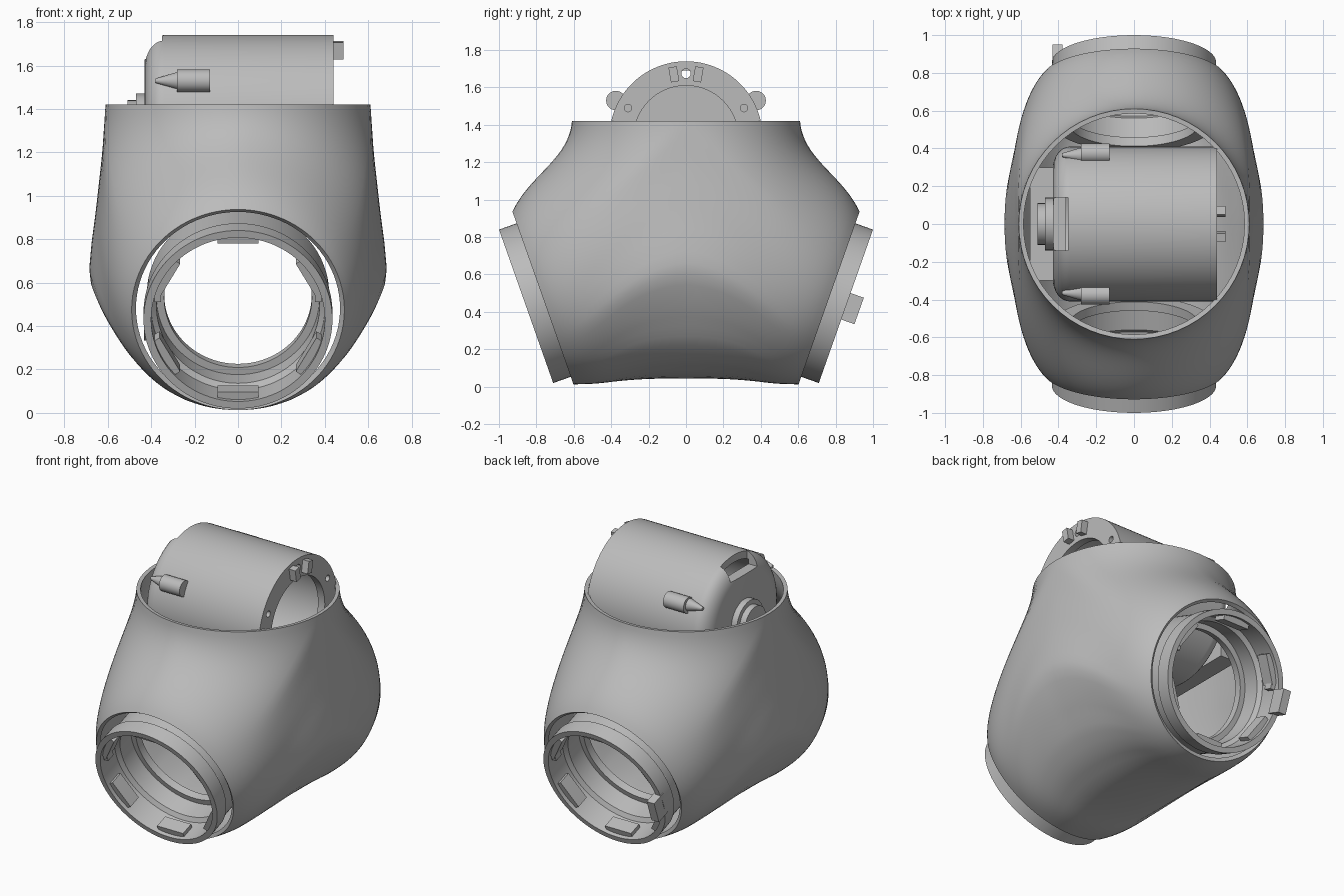
import bpy, bmesh, math
from math import sin, cos, pi, radians
from mathutils import Matrix, Vector

old = bpy.data.objects.get("Cube")
if old:
    bpy.data.objects.remove(old, do_unlink=True)

grey = bpy.data.materials.new("plain grey")
grey.use_nodes = True
grey.diffuse_color = (0.5, 0.5, 0.5, 1)
grey.node_tree.nodes["Principled BSDF"].inputs["Base Color"].default_value = (0.5, 0.5, 0.5, 1)

parts = []


def finish(name, bm, matrix=Matrix(), part=True):
    bm.transform(matrix)
    mesh = bpy.data.meshes.new(name)
    bm.to_mesh(mesh)
    bm.free()
    mesh.materials.append(grey)
    obj = bpy.data.objects.new(name, mesh)
    bpy.context.scene.collection.objects.link(obj)
    if part:
        parts.append(obj)
    else:
        obj.hide_render = True
    return obj


def box(name, size, matrix, part=True):
    bm = bmesh.new()
    bmesh.ops.create_cube(bm, size=1, matrix=Matrix.Diagonal((*size, 1)))
    return finish(name, bm, matrix, part)


def lathe(name, profile, matrix, part=True, n=64):
    """Turn a (radius, height) outline about local z."""
    bm = bmesh.new()
    rings = [[bm.verts.new((r * cos(2 * pi * k / n), r * sin(2 * pi * k / n), h))
              for k in range(n)] for r, h in profile]
    pairs = list(zip(rings, rings[1:]))
    if profile[0][0] > 0:
        pairs.append((rings[-1], rings[0]))
    for a, b in pairs:
        for k in range(n):
            m = (k + 1) % n
            bm.faces.new((a[k], a[m], b[m], b[k]))
    bmesh.ops.remove_doubles(bm, verts=bm.verts, dist=1e-5)
    bmesh.ops.recalc_face_normals(bm, faces=bm.faces)
    return finish(name, bm, matrix, part)


def rod(name, r0, r1, x0, x1, y, z, part=True):
    """Round bar or cone along x."""
    m = Matrix.Translation((0, y, z)) @ Matrix.Rotation(pi / 2, 4, 'Y')
    return lathe(name, [(0, x0), (r0, x0), (r1, x1), (0, x1)], m, part, 32)


# Shell: quarter patch swept from the middle arc and neck rim to the side opening
ARC = [(0, .045), (.1, .05), (.2, .068), (.36, .14), (.48, .24), (.59, .41),
       (.65, .53), (.688, .63), (.675, .78), (.655, .93), (.625, 1.2), (.61, 1.42)]
NECK, TILT, N_ARC, N_RIM, N_SPAN = .61, math.atan2(.333, .943), 28, 16, 20
out = Vector((0, cos(TILT), -sin(TILT)))
up = Vector((0, sin(TILT), cos(TILT)))


def along(points, f):
    pts = [Vector((x, 0, z)) for x, z in points]
    lens = [(b - a).length for a, b in zip(pts, pts[1:])]
    d = f * sum(lens)
    for a, b, l in zip(pts, pts[1:], lens):
        if d <= l:
            return a.lerp(b, d / l)
        d -= l
    return pts[-1]


def shell_line(i):
    if i <= N_ARC:
        f = i / N_ARC
        g = f ** 4
        p0 = along(ARC, f)
        d0, l0 = Vector((.07 * g, 1, -g)), .4 - .05 * f
    else:
        f = (i - N_ARC) / N_RIM
        c, s = cos(f * pi / 2), sin(f * pi / 2)
        k = (1 - f) ** 2
        p0 = Vector((NECK * c, NECK * s, 1.42))
        d0, l0 = Vector((.07 * c - k * s, .07 * s + k * c, -1)), .35 - .15 * f
    phi = pi * i / (N_ARC + N_RIM)
    radial = Vector((sin(phi), 0, 0)) - up * cos(phi)
    p3 = Vector((0, .765, .475)) + radial * .49
    flare = .35 + .65 * sin(phi / 2)
    p1 = p0 + d0.normalized() * l0
    p2 = p3 + (radial * flare - out).normalized() * .22
    line = []
    for j in range(N_SPAN + 1):
        t = j / N_SPAN
        q = 1 - t
        line.append(p0 * q**3 + p1 * 3*q*q*t + p2 * 3*q*t*t + p3 * t**3)
    if i in (0, N_ARC + N_RIM):
        for p in line:
            p.x = 0
    return line


bm = bmesh.new()
grid = [[bm.verts.new(p) for p in shell_line(i)] for i in range(N_ARC + N_RIM + 1)]
for a, b in zip(grid, grid[1:]):
    for j in range(N_SPAN):
        bm.faces.new((a[j], a[j + 1], b[j + 1], b[j]))
bm.normal_update()
if sum(f.normal.x * f.calc_area() for f in bm.faces) < 0:
    bmesh.ops.reverse_faces(bm, faces=bm.faces)
shell = finish("shell", bm)
mirror = shell.modifiers.new("mirror", 'MIRROR')
mirror.use_axis = (True, True, False)
solid = shell.modifiers.new("wall", 'SOLIDIFY')
solid.thickness = .025
solid.offset = -1

# Coupling rings, with locking lugs inside
RING = [(.435, 0), (.40, 0), (.40, -.16), (.375, -.18), (.375, -.3),
        (.34, -.3), (.34, -.35), (.42, -.35), (.42, -.1), (.435, -.1)]
front = Matrix.Translation((0, -.855, .43)) @ Matrix.Rotation(pi / 2 + TILT, 4, 'X')
for label, place in (("front", front), ("back", Matrix.Rotation(pi, 4, 'Z') @ front)):
    lathe(label + "_ring", RING, place, n=96)
    for k in range(6):
        turn = Matrix.Rotation(radians(60 * k + 30), 4, 'Z')
        box(label + "_lug", (.05, .19, .09), place @ turn @ Matrix.Translation((.387, 0, -.07)))
    for side in (-1, 1):
        box(label + "_stop", (.03, .05, .06), place @ Matrix.Translation((side * .37, .1, -.06)))
back = Matrix.Rotation(pi, 4, 'Z') @ front
box("latch", (.055, .15, .1), back @ Matrix.Translation((.405, 0, .025)))

# Motor cup, open towards +x
AXIS = 1.33
CUP = [(0, -.43), (.29, -.43)]
CUP += [(.29 + .12 * sin(a * pi / 16), -.34 - .09 * cos(a * pi / 16)) for a in range(1, 9)]
CUP += [(.41, .44), (.28, .44), (.28, .39), (.36, .39), (.36, -.36), (0, -.36)]
turn_x = Matrix.Translation((0, 0, AXIS)) @ Matrix.Rotation(pi / 2, 4, 'Y')
cup = lathe("motor_cup", CUP, turn_x, n=96)
cutters = [box("slot_cutter", (.11, .28, .2), Matrix.Translation((-.405, 0, 1.73)), False),
           rod("pin_hole_cutter", .025, .025, .3, .5, 0, 1.675, False)]
for side in (-1, 1):
    cutters.append(rod("screw_hole_cutter", .02, .02, .41, .5, side * .31, 1.49, False))
for c in cutters:
    cut = cup.modifiers.new("cut", 'BOOLEAN')
    cut.operation = 'DIFFERENCE'
    cut.object = c

# Motor fittings
for side in (-1, 1):
    rod("screw_boss", .052, .052, -.28, -.13, side * .375, 1.53)
    rod("boss_taper", .01, .04, -.38, -.28, side * .365, 1.53)
    box("end_key", (.05, .045, .08), Matrix.Translation((.46, side * .065, 1.67))
        @ Matrix.Rotation(side * radians(-10), 4, 'X'))
rod("shaft_collar", .14, .14, -.47, -.42, 0, AXIS)
rod("shaft_knob", .11, .11, -.51, -.46, 0, AXIS)
box("mounting_plate", (.12, .6, .18), Matrix.Translation((-.49, 0, 1.1)))

# Apply modifiers and shading
bpy.ops.object.select_all(action='DESELECT')
for obj in parts:
    obj.select_set(True)
bpy.context.view_layer.objects.active = shell
bpy.ops.object.convert(target='MESH')
bpy.ops.object.shade_smooth_by_angle(angle=radians(35))
for c in cutters:
    bpy.data.objects.remove(c, do_unlink=True)
